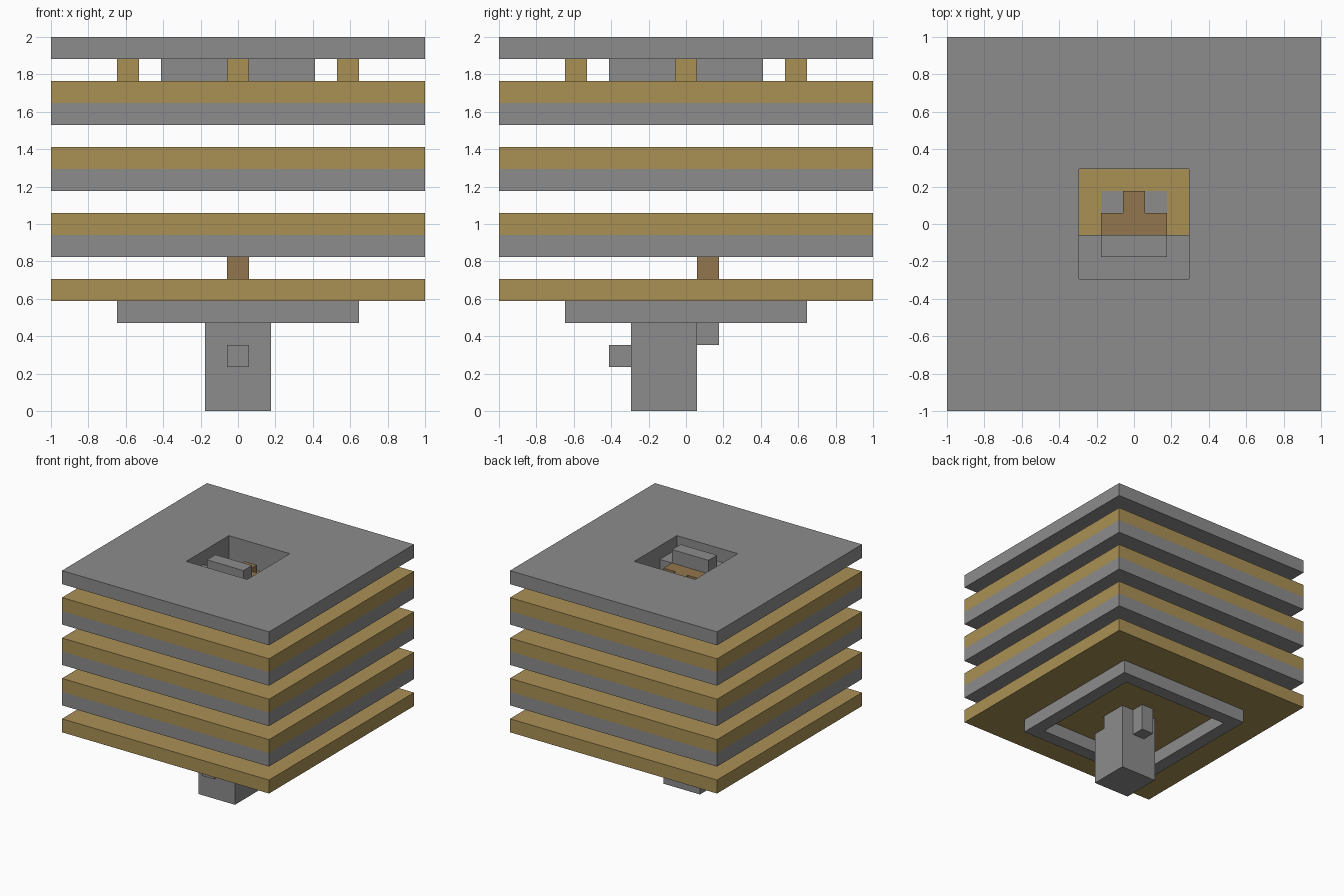
import bpy, bmesh

cube = bpy.data.objects.get("Cube")
if cube:
    bpy.data.objects.remove(cube, do_unlink=True)

U = 2 / 17  # one block


def material(name, rgb):
    mat = bpy.data.materials.new(name)
    mat.use_nodes = True
    mat.diffuse_color = (*rgb, 1)
    mat.node_tree.nodes["Principled BSDF"].inputs["Base Color"].default_value = (*rgb, 1)
    return mat


stone = material("stone grey", (0.265, 0.265, 0.265))
sand = material("sandy tan", (0.40, 0.28, 0.09))
wood = material("wood brown", (0.29, 0.18, 0.075))


def finish(name, bm, mat):
    bmesh.ops.recalc_face_normals(bm, faces=bm.faces)
    bmesh.ops.scale(bm, vec=(U, U, U), verts=bm.verts)
    mesh = bpy.data.meshes.new(name)
    bm.to_mesh(mesh)
    bm.free()
    mesh.materials.append(mat)
    bpy.context.collection.objects.link(bpy.data.objects.new(name, mesh))


def prism(name, outline, z0, z1, mat):
    """Extrude an outline, given in blocks, from z0 to z1."""
    bm = bmesh.new()
    face = bm.faces.new([bm.verts.new((x, y, z0)) for x, y in outline])
    top = bmesh.ops.extrude_face_region(bm, geom=[face])["geom"]
    for v in top:
        if isinstance(v, bmesh.types.BMVert):
            v.co.z = z1
    finish(name, bm, mat)


def box(name, x0, x1, y0, y1, z0, z1, mat):
    prism(name, [(x0, y0), (x1, y0), (x1, y1), (x0, y1)], z0, z1, mat)


def frame(name, outer, inner, z0, z1, mat):
    """Square slab with a square opening."""
    bm = bmesh.new()
    corners = [(-1, -1), (1, -1), (1, 1), (-1, 1)]
    loops = [[bm.verts.new((r * x, r * y, z)) for x, y in corners]
             for r, z in ((outer, z0), (outer, z1), (inner, z1), (inner, z0))]
    for k in range(4):
        a, b = loops[k], loops[(k + 1) % 4]
        for i in range(4):
            j = (i + 1) % 4
            bm.faces.new((a[i], a[j], b[j], b[i]))
    finish(name, bm, mat)


# Base column with its front knob and rear bracket
box("base_column", -1.5, 1.5, -2.5, 0.5, 0, 4, stone)
box("column_neck", -1.5, 1.5, -1.5, 0.5, 4, 5, stone)
box("front_knob", -0.5, 0.5, -3.5, -2.5, 2, 3, stone)
box("rear_bracket", -0.5, 0.5, 0.5, 1.5, 3, 5, stone)

# Ring under the lowest floor, and the peg above that floor
frame("support_ring", 5.5, 4.5, 4, 5, stone)
box("lowest_floor", -8.5, 8.5, -8.5, 8.5, 5, 6, sand)
box("wood_peg", -0.5, 0.5, 0.5, 1.5, 6, 7, wood)

# Three floors, each stone below and sand above
for n, z in enumerate((7, 10, 13), 1):
    box(f"floor_{n}_stone", -8.5, 8.5, -8.5, 8.5, z, z + 1, stone)
    box(f"floor_{n}_sand", -8.5, 8.5, -8.5, 8.5, z + 1, z + 2, sand)

# Posts carrying the roof
for x in (-5, 0, 5):
    for y in (-5, 0, 5):
        if x or y:
            box("roof_post", x - 0.5, x + 0.5, y - 0.5, y + 0.5, 15, 16, sand)

# Stairwell wall, landing, stone inlay and wooden step
frame("stairwell_wall", 3.5, 2.5, 15, 16, stone)
box("stairwell_landing", -2.5, 2.5, -2.5, -0.5, 15, 16, stone)
box("floor_inlay", -1.5, 1.5, -0.5, 1.5, 15, 15.02, stone)
prism("wood_step", [(-1.5, -0.5), (1.5, -0.5), (1.5, 0.5), (0.5, 0.5),
                    (0.5, 1.5), (-0.5, 1.5), (-0.5, 0.5), (-1.5, 0.5)], 15, 16, wood)

# Roof with square opening and the bar standing in it
frame("roof", 8.5, 2.5, 16, 17, stone)
box("opening_bar", -1.5, 1.5, -1.5, -0.5, 16, 17, stone)
